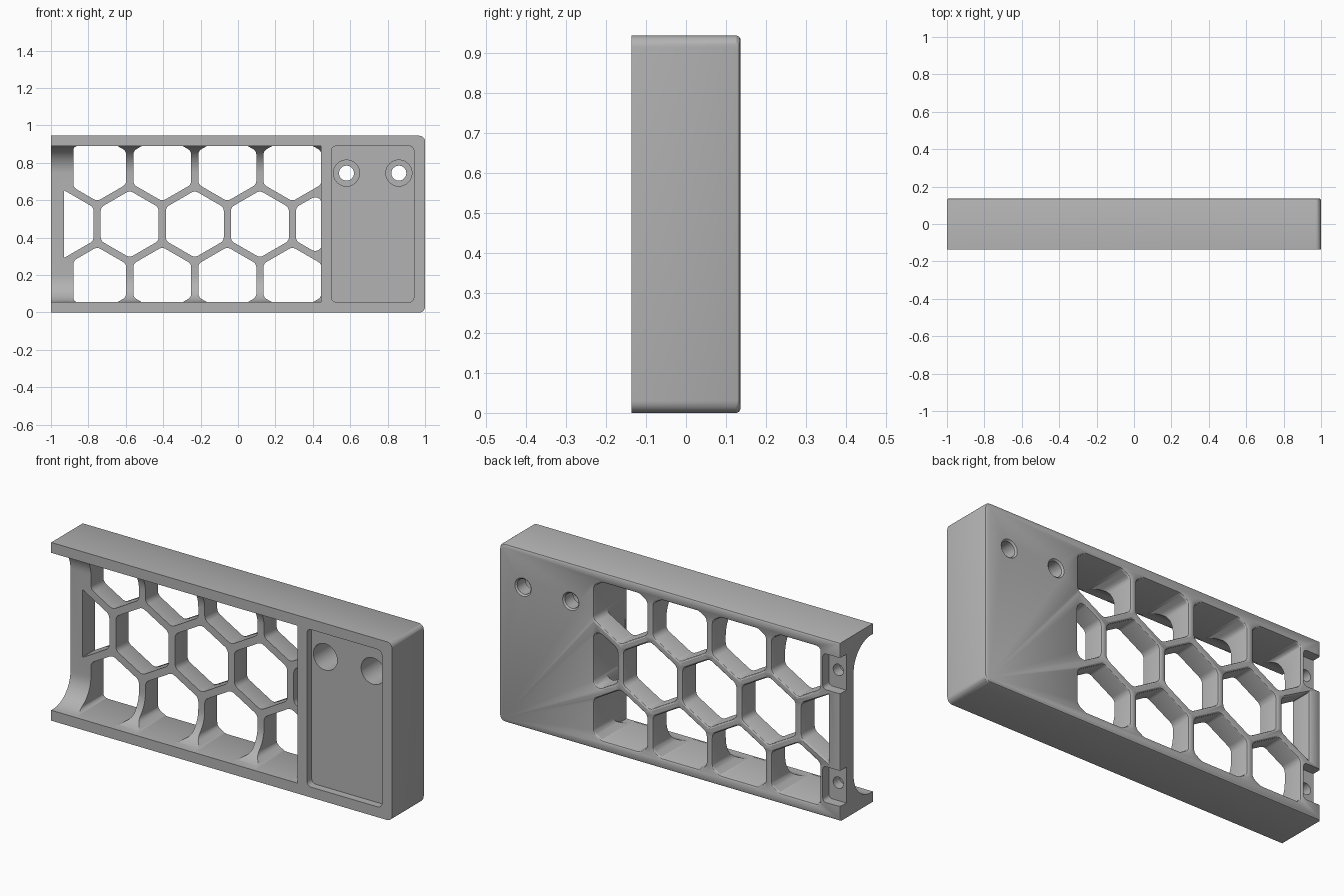
import bpy, bmesh, math
from mathutils import Vector

if "Cube" in bpy.data.objects:
    bpy.data.objects.remove(bpy.data.objects["Cube"])

BACK, HEIGHT = 0.137, 0.945
FRONT = -BACK
LOW, HIGH = 0.055, 0.89      # inner faces of the flanges
MID = HEIGHT / 2

grey = bpy.data.materials.new("plain grey")
grey.use_nodes = True
grey.diffuse_color = (0.45, 0.45, 0.45, 1)
grey.node_tree.nodes["Principled BSDF"].inputs["Base Color"].default_value = grey.diffuse_color


def rect(x0, x1, z0, z1):
    return [Vector(p) for p in ((x0, z0), (x1, z0), (x1, z1), (x0, z1))]


def circle(x, z, r, n=32):
    return [Vector((x + r * math.cos(math.tau * i / n),
                    z + r * math.sin(math.tau * i / n))) for i in range(n)]


def clip(pts, axis, limit, sign):
    """Keep the part of a convex outline where sign * (coordinate - limit) <= 0."""
    out = []
    for a, b in zip(pts, pts[1:] + pts[:1]):
        da, db = sign * (a[axis] - limit), sign * (b[axis] - limit)
        if da <= 0:
            out.append(a)
        if da * db < 0:
            out.append(a.lerp(b, da / (da - db)))
    return out


def rounded(pts, radii, steps=6):
    """Replace each corner of a convex outline by an arc."""
    if not isinstance(radii, (list, tuple)):
        radii = [radii] * len(pts)
    out = []
    for i, p in enumerate(pts):
        a, b = pts[i - 1] - p, pts[(i + 1) % len(pts)] - p
        if radii[i] == 0:
            out.append(p)
            continue
        half = a.angle(b) / 2
        t = min(radii[i] / math.tan(half), 0.45 * a.length, 0.45 * b.length)
        r = t * math.tan(half)
        a, b = a.normalized(), b.normalized()
        centre = p + (a + b).normalized() * (r / math.sin(half))
        start, end = p + a * t - centre, p + b * t - centre
        sweep = start.angle(end)
        for k in range(steps + 1):
            f = k / steps
            out.append(centre + (start * math.sin((1 - f) * sweep)
                                 + end * math.sin(f * sweep)) / math.sin(sweep))
    return out


def loft(name, rings):
    """Join rings of 3D points into a closed solid."""
    bm = bmesh.new()
    loops = [[bm.verts.new(p) for p in ring] for ring in rings]
    n = len(loops[0])
    for a, b in zip(loops, loops[1:]):
        for i in range(n):
            bm.faces.new((a[i], a[(i + 1) % n], b[(i + 1) % n], b[i]))
    bm.faces.new(loops[0])
    bm.faces.new(loops[-1])
    bmesh.ops.recalc_face_normals(bm, faces=bm.faces)
    mesh = bpy.data.meshes.new(name)
    bm.to_mesh(mesh)
    bm.free()
    obj = bpy.data.objects.new(name, mesh)
    bpy.context.collection.objects.link(obj)
    return obj


def prism(name, pts, stages):
    """Extrude an x-z outline along y; each stage is (y, outward growth)."""
    xs, zs = [p.x for p in pts], [p.y for p in pts]
    cx, cz = (max(xs) + min(xs)) / 2, (max(zs) + min(zs)) / 2
    w, h = max(xs) - min(xs), max(zs) - min(zs)
    return loft(name, [[(cx + (p.x - cx) * (1 + 2 * g / w), y,
                         cz + (p.y - cz) * (1 + 2 * g / h)) for p in pts]
                       for y, g in stages])


def combine(target, tool, operation="DIFFERENCE"):
    mod = target.modifiers.new("cut", "BOOLEAN")
    mod.operation, mod.object, mod.solver = operation, tool, "EXACT"
    bpy.context.view_layer.objects.active = target
    bpy.ops.object.modifier_apply(modifier=mod.name)
    bpy.data.objects.remove(tool)


# Solid block with rounded right corners and a softened back edge
body = prism("honeycomb_bracket",
             rounded(rect(-1, 1, 0, HEIGHT), [0, 0.03, 0.03, 0]),
             [(FRONT, 0), (BACK - 0.01, 0), (BACK - 0.004, -0.003), (BACK, -0.01)])

# Front channel, open at the left end, coved into the back web
cove = rounded([Vector((-0.3, LOW)), Vector((0.024, LOW)),
                Vector((0.024, HIGH)), Vector((-0.3, HIGH))],
               [0, 0.15, 0.15, 0], steps=14)
channel = loft("channel_cutter", [[(x, p.x, p.y) for p in cove] for x in (-1.2, 0.7)])
combine(channel, prism("channel_limit",
                       rounded(rect(-1.1, 0.445, LOW - 0.02, HIGH + 0.02), 0),
                       [(-0.25, 0), (0.1, 0)]), "INTERSECT")
combine(body, channel)

# Honeycomb openings with eased back edges
PITCH, HALF = 0.348, 0.155
flare = [(-0.13, 0), (BACK - 0.01, 0), (BACK - 0.004, 0.003),
         (BACK, 0.01), (BACK + 0.05, 0.01)]
for row in (-1, 0, 1):
    for col in range(5 if row == 0 else 4):
        cx = -0.753 + PITCH * (col - (0.5 if row == 0 else 0))
        cz = MID + row * PITCH * math.sqrt(0.75)
        cell = [Vector((cx, cz)) + Vector((math.cos(a), math.sin(a))) * HALF / math.cos(math.pi / 6)
                for a in (math.radians(30 + 60 * i) for i in range(6))]
        cell = clip(cell, 0, -0.93 if row == 0 else -0.88, -1)
        cell = clip(cell, 0, 0.448, 1)
        cell = clip(cell, 1, LOW - 0.001, -1)
        cell = clip(cell, 1, HIGH + 0.001, 1)
        combine(body, prism("cell_cutter", rounded(cell, 0.035), flare))

# Shallow panel recess on the solid end
combine(body, prism("panel_cutter", rounded(rect(0.5, 0.94, LOW, HIGH), 0.025),
                    [(-0.3, 0), (FRONT + 0.04, 0)]))

# Counterbored mounting holes
for x in (0.58, 0.86):
    combine(body, prism("counterbore_cutter", circle(x, 0.745, 0.07), [(-0.3, 0), (0.06, 0)]))
    combine(body, prism("hole_cutter", circle(x, 0.745, 0.04),
                        [(-0.25, 0), (BACK - 0.008, 0), (BACK, 0.008), (0.2, 0.008)]))

# Notches with blind screw holes on the back of the open end
for side in (-1, 1):
    z = MID + side * 0.299
    combine(body, prism("notch_cutter", rounded(rect(-1.1, -0.898, z - 0.095, z + 0.095), 0.02),
                        [(0.085, 0), (0.3, 0)]))
    combine(body, prism("screw_cutter", circle(-0.953, z, 0.03), [(0.03, 0), (0.25, 0)]))

# Finish
body.data.materials.clear()
body.data.materials.append(grey)
for face in body.data.polygons:
    face.material_index = 0
bpy.ops.object.select_all(action="DESELECT")
body.select_set(True)
bpy.context.view_layer.objects.active = body
bpy.ops.object.shade_smooth_by_angle(angle=math.radians(30))
